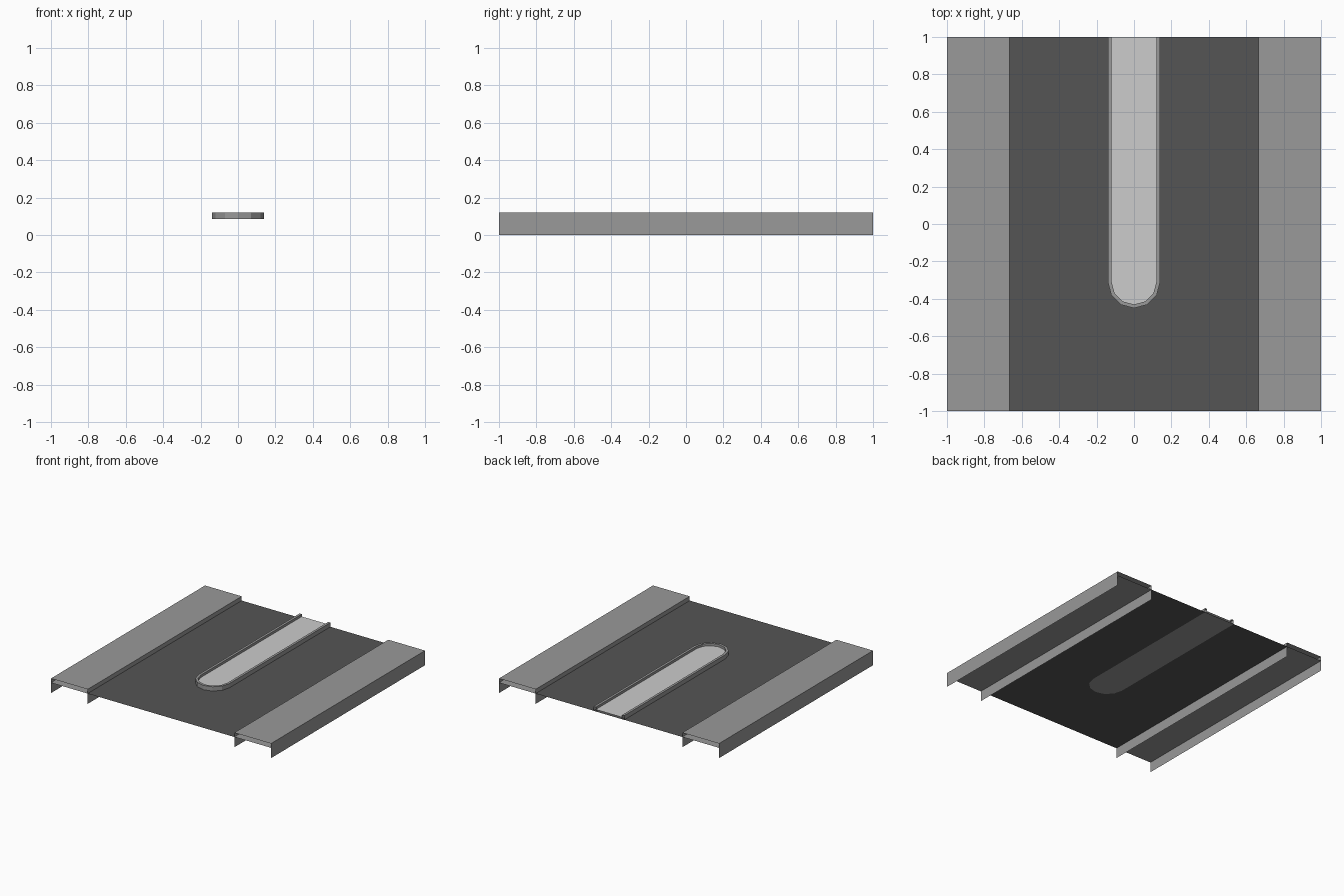
import bpy, math

if "Cube" in bpy.data.objects:
    bpy.data.objects.remove(bpy.data.objects["Cube"])

ROAD_Z, TOP_Z, FILL_Z = 0.085, 0.12, 0.10


def material(name, v):
    m = bpy.data.materials.new(name)
    m.diffuse_color = (v, v, v, 1)
    m.use_nodes = True
    m.node_tree.nodes["Principled BSDF"].inputs["Base Color"].default_value = m.diffuse_color
    return m


asphalt = material("asphalt", 0.091)
concrete = material("concrete", 0.319)
paving = material("light paving", 0.604)


def make(name, verts, faces, mat):
    me = bpy.data.meshes.new(name)
    me.from_pydata(verts, [], faces)
    me.materials.append(mat)
    ob = bpy.data.objects.new(name, me)
    bpy.context.collection.objects.link(ob)
    return ob


def plate(name, outline, z, mat):
    return make(name, [(x, y, z) for x, y in outline], [range(len(outline))], mat)


def median_outline(r):
    # straight sides from the back edge, rounded nose at the front
    arc = [(-r * math.cos(math.pi * i / 6), -0.31 - r * math.sin(math.pi * i / 6))
           for i in range(7)]
    return [(-r, 1)] + arc + [(r, 1)]


# road surface
w = 2 / 3
plate("road", [(-w, -1), (w, -1), (w, 1), (-w, 1)], ROAD_Z, asphalt)

# pavements: open-ended channels with skirts down to the ground
for side, s in (("left", -1), ("right", 1)):
    a, b = s * w, s
    section = [(a, 0), (a, ROAD_Z), (a, TOP_Z), (b, TOP_Z), (b, ROAD_Z), (b, 0)]
    verts = [(x, y, z) for y in (-1, 1) for x, z in section]
    pairs = [(0, 1), (1, 2), (2, 3), (3, 4), (4, 5), (4, 1)]
    faces = [(i, j, j + 6, i + 6) if s < 0 else (i + 6, j + 6, j, i) for i, j in pairs]
    # walls and tops face outward from the channel
    make(side + "_pavement", verts, [f[::-1] for f in faces], concrete)

# median kerb: outer wall, top rim and inner wall
outer, inner = median_outline(0.14), median_outline(0.12)
n = len(outer)
rings = [(outer, ROAD_Z), (outer, TOP_Z), (inner, TOP_Z), (inner, ROAD_Z)]
verts = [(x, y, z) for ring, z in rings for x, y in ring]
faces = [(k * n + i, k * n + i + 1, (k + 1) * n + i + 1, (k + 1) * n + i)
         for k in range(3) for i in range(n - 1)]
make("median_kerb", verts, faces, concrete)

# median underside and paved infill
plate("median_base", median_outline(0.14)[::-1], ROAD_Z - 0.001, concrete)
plate("median_infill", median_outline(0.12), FILL_Z, paving)
